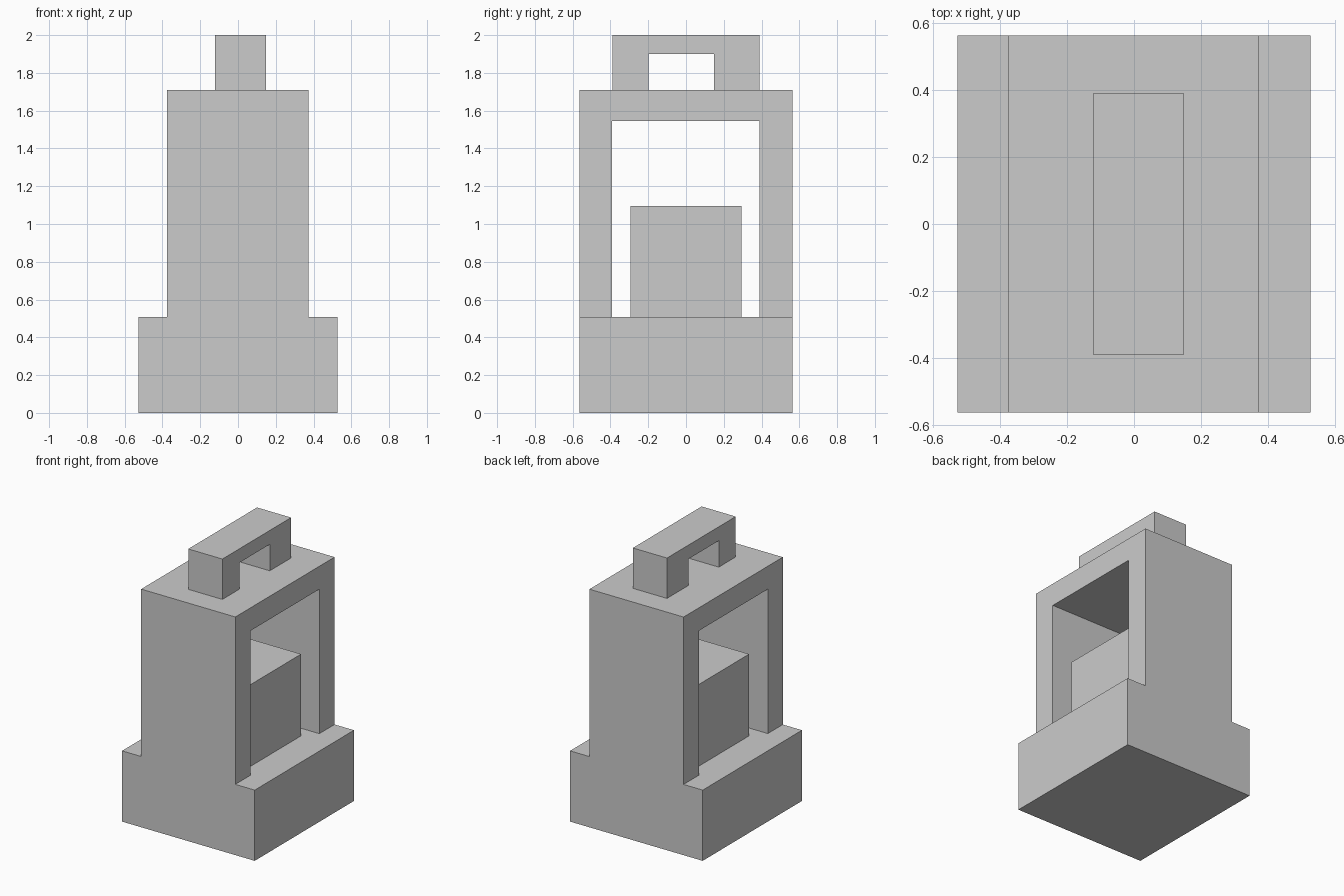
import bpy
import bmesh

if "Cube" in bpy.data.objects:
    bpy.data.objects.remove(bpy.data.objects["Cube"])


def extrude_x(name, profile, x0, x1):
    """Extrude a closed (y, z) profile from x0 to x1."""
    bm = bmesh.new()
    face = bm.faces.new([bm.verts.new((x0, y, z)) for y, z in profile])
    result = bmesh.ops.extrude_face_region(bm, geom=[face])
    moved = [v for v in result["geom"] if isinstance(v, bmesh.types.BMVert)]
    bmesh.ops.translate(bm, verts=moved, vec=(x1 - x0, 0, 0))
    bmesh.ops.recalc_face_normals(bm, faces=bm.faces)
    mesh = bpy.data.meshes.new(name)
    bm.to_mesh(mesh)
    bm.free()
    obj = bpy.data.objects.new(name, mesh)
    bpy.context.collection.objects.link(obj)
    return obj


def rectangle(y0, y1, z0, z1):
    return [(y0, z0), (y1, z0), (y1, z1), (y0, z1)]


def arch(outer, inner, z0, z_inner, z_top):
    """Upside-down U: outer and inner are (y min, y max) pairs."""
    return [(outer[0], z0), (inner[0], z0), (inner[0], z_inner),
            (inner[1], z_inner), (inner[1], z0), (outer[1], z0),
            (outer[1], z_top), (outer[0], z_top)]


BASE_TOP, FRAME_TOP = 0.508, 1.71

# Wide solid foot
extrude_x("base", rectangle(-0.563, 0.563, 0, BASE_TOP), -0.527, 0.527)

# Open housing, flush with the base at front and back
extrude_x("housing_frame",
          arch((-0.563, 0.563), (-0.393, 0.39), BASE_TOP, 1.545, FRAME_TOP),
          -0.375, 0.373)

# Block standing inside the opening
extrude_x("inner_block", rectangle(-0.295, 0.295, BASE_TOP, 1.095), -0.295, 0.295)

# Slightly off-centre carrying handle
extrude_x("handle",
          arch((-0.39, 0.39), (-0.198, 0.148), FRAME_TOP, 1.9, 2.0),
          -0.122, 0.149)
